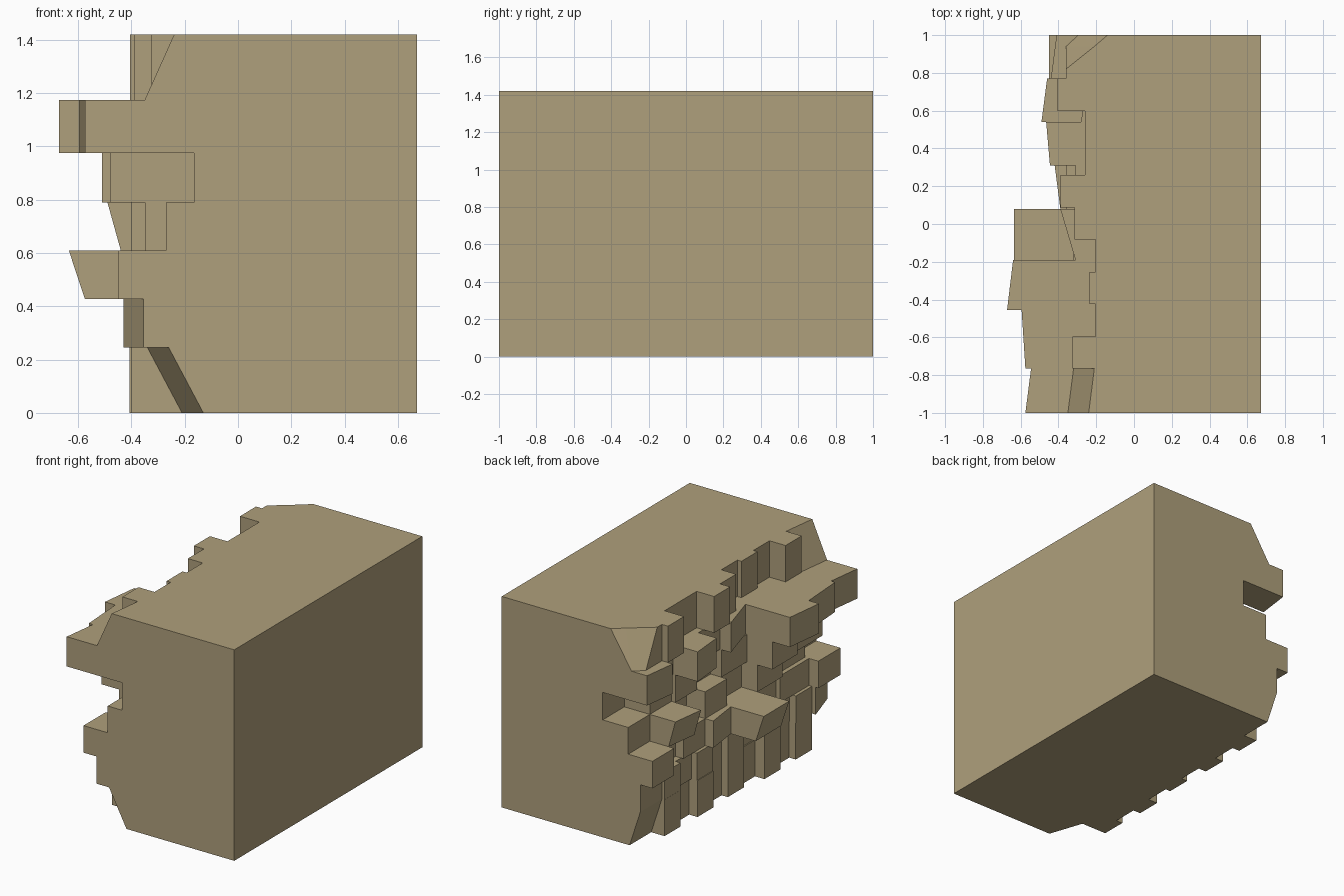
import bpy, bmesh, random

if "Cube" in bpy.data.objects:
    bpy.data.objects.remove(bpy.data.objects["Cube"])

random.seed(4)
rock = bpy.data.materials.new("tan rock")
rock.diffuse_color = (0.43, 0.35, 0.20, 1)
rock.use_nodes = True
rock.node_tree.nodes["Principled BSDF"].inputs["Base Color"].default_value = rock.diffuse_color

BACK = 0.672
HEIGHTS = [0, .245, .428, .61, .79, .975, 1.175, 1.42]
WIDE = [1, .77, .54, .31, .08, -.19, -.455, -.765, -1]
NARROW = [1] + [.77 - .1706 * i for i in range(10)] + [-1]


def blocks(edges, faces, tilts=None, leans=None):
    """Plan cells as (y start, y end, x start, x end, inward lean of the foot)."""
    tilts, leans = tilts or {}, leans or {}
    return [(edges[i], edges[i + 1], x, x + tilts.get(i, 0), leans.get(i, 0))
            for i, x in enumerate(faces)]


def rubble(first, last):
    """Small stones alternating in and out, between two given end stones."""
    return [first] + [(-.32 if i % 2 else -.37) - random.uniform(0, .04)
                      for i in range(9)] + [last]


def layer_points(cells):
    """Plan points (y, top x, foot x) along the rugged side, then the flat back."""
    pts = []
    for y0, y1, xa, xb, lean in cells:
        pts += [(y0, xa, xa + lean), (y1, xb, xb + lean)]
    pts += [(-1, BACK, BACK), (1, BACK, BACK)]
    return [p for i, p in enumerate(pts) if p != pts[i - 1]]


def course(index, points):
    """One solid layer lofted from its foot outline to its top outline."""
    z0, z1 = HEIGHTS[index], HEIGHTS[index + 1]
    bm = bmesh.new()
    lo = [bm.verts.new((f, y, z0)) for y, t, f in points]
    hi = [bm.verts.new((t, y, z1)) for y, t, f in points]
    n = len(lo)
    bm.faces.new(lo)
    bm.faces.new(hi[::-1])
    for i in range(n):
        j = (i + 1) % n
        bm.faces.new((lo[j], lo[i], hi[i], hi[j]))
    bmesh.ops.remove_doubles(bm, verts=bm.verts, dist=1e-5)
    bmesh.ops.triangulate(bm, faces=bm.faces)
    bmesh.ops.recalc_face_normals(bm, faces=bm.faces)
    mesh = bpy.data.meshes.new(f"cliff_course_{index}")
    bm.to_mesh(mesh)
    bm.free()
    mesh.materials.append(rock)
    ob = bpy.data.objects.new(f"cliff_course_{index}", mesh)
    bpy.context.collection.objects.link(ob)
    return ob


# Lower courses: small rubble, with sloping feet at the two ends
foot_row = blocks(NARROW, rubble(-.36, -.34), {10: .08}, {0: .08, 10: .13})
second_row = blocks(NARROW, rubble(-.36, -.43), {10: .075})

# Middle courses: large blocks, some jutting far out
third_row = blocks(WIDE, [-.45, -.30, -.36, -.42, -.635, -.35, -.38, -.45],
                   {3: .03}, {4: .06})
fourth_row = blocks(WIDE, [-.27, -.46, -.22, -.36, -.28, -.40, -.35, -.27],
                    {1: -.03}, {1: .05})
fifth_row = blocks(WIDE, [-.08, -.27, -.30, -.24, -.32, -.51, -.48, -.165])
sixth_row = blocks(WIDE, [-.41, -.25, -.465, -.31, -.39, -.64, -.595, -.545],
                   {0: -.03, 1: -.03, 2: .02, 4: .08, 5: -.032, 6: .02, 7: -.03})

# Top course: small blocks, sloped front end, chamfered back corner
top_row = blocks(NARROW, [-.36, -.405, -.26, -.26, -.39, -.315, -.205, -.235,
                          -.205, -.325, -.21], {10: -.03}, {10: -.11})
corner = [(1, -.14, -.295), (.94, -.21, -.36), (.82, -.36, -.36)]

rows = [layer_points(r) for r in (foot_row, second_row, third_row, fourth_row,
                                  fifth_row, sixth_row, top_row)]
rows[-1] = corner + rows[-1][1:]

# Fuse all courses into one rock wall
layers = [course(i, pts) for i, pts in enumerate(rows)]
wall = layers[0]
wall.name = "rock_cliff_wall"
bpy.context.view_layer.objects.active = wall
for layer in layers[1:]:
    mod = wall.modifiers.new("fuse", "BOOLEAN")
    mod.operation, mod.solver, mod.object = "UNION", "EXACT", layer
    bpy.ops.object.modifier_apply(modifier=mod.name)
    bpy.data.objects.remove(layer)
